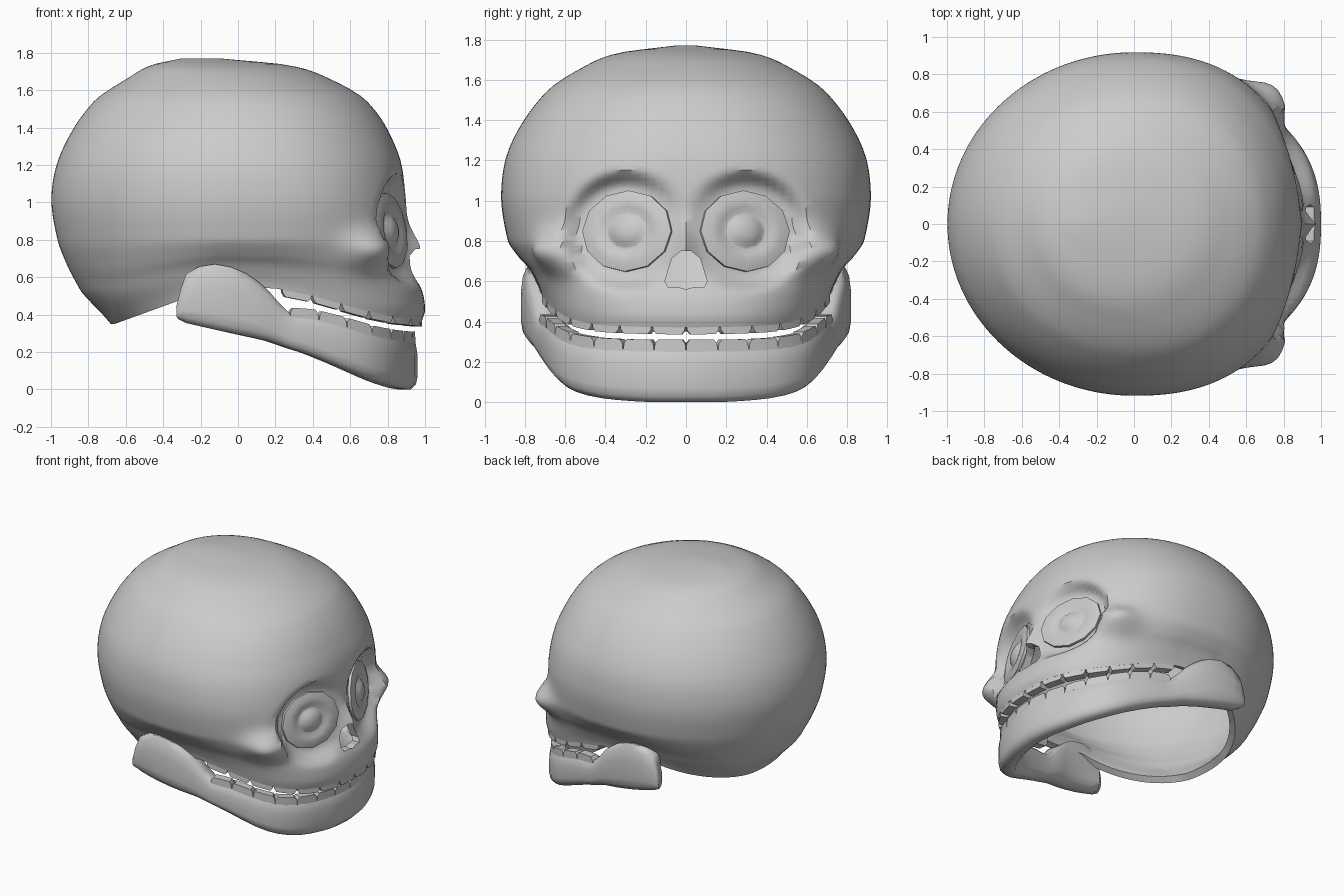
import bpy, bmesh
from math import sin, cos, pi, exp, radians, hypot
from mathutils import Vector, Matrix

if "Cube" in bpy.data.objects:
    bpy.data.objects.remove(bpy.data.objects["Cube"])


def interp(table, t):
    if t <= table[0][0]:
        return table[0][1:]
    for a, b in zip(table, table[1:]):
        if t <= b[0]:
            f = (t - a[0]) / (b[0] - a[0])
            return tuple(p + (q - p) * f for p, q in zip(a[1:], b[1:]))
    return table[-1][1:]


def spline(table, t):
    # smooth Hermite interpolation through the rows of a table
    last = len(table) - 1
    i = next((k for k in range(last) if t <= table[k + 1][0]), last - 1)

    def slope(k, c):
        a, b = table[max(k - 1, 0)], table[min(k + 1, last)]
        return (b[c] - a[c]) / (b[0] - a[0])
    a, b = table[i], table[i + 1]
    h = b[0] - a[0]
    f = min(1, max(0, (t - a[0]) / h))
    return tuple((1 + 2 * f) * (1 - f) ** 2 * a[c] + f * (1 - f) ** 2 * h * slope(i, c)
                 + f * f * (3 - 2 * f) * b[c] + f * f * (f - 1) * h * slope(i + 1, c)
                 for c in range(1, len(a)))


def activate(ob):
    bpy.ops.object.select_all(action='DESELECT')
    ob.select_set(True)
    bpy.context.view_layer.objects.active = ob


def make(name, verts, faces, smooth=40):
    me = bpy.data.meshes.new(name)
    me.from_pydata(verts, [], faces)
    bm = bmesh.new()
    bm.from_mesh(me)
    bmesh.ops.recalc_face_normals(bm, faces=bm.faces)
    bm.to_mesh(me)
    bm.free()
    ob = bpy.data.objects.new(name, me)
    bpy.context.collection.objects.link(ob)
    activate(ob)
    if smooth:
        bpy.ops.object.shade_smooth_by_angle(angle=radians(smooth))
    return ob


def loft(rings, cap_start=True, cap_end=True):
    n = len(rings[0])
    verts = [v for r in rings for v in r]
    faces = [(i * n + j, i * n + (j + 1) % n, (i + 1) * n + (j + 1) % n, (i + 1) * n + j)
             for i in range(len(rings) - 1) for j in range(n)]
    if cap_start:
        faces.append(tuple(range(n)))
    if cap_end:
        faces.append(tuple(range(len(verts) - n, len(verts))))
    return verts, faces


def mirror_y(ob):
    activate(ob)
    m = ob.modifiers.new("mirror", 'MIRROR')
    m.use_axis = (False, True, False)
    m.use_mirror_merge = False


# Cranium: height, back x, front x, half width, centre x, front squareness
PROFILE = [(.33, -.68, .985, .725, 0, 2.45), (.39, -.73, 1.0, .735, 0, 2.45),
           (.50, -.83, .985, .765, 0, 2.45), (.57, -.87, .95, .79, 0, 2.5),
           (.65, -.91, .92, .83, 0, 2.5), (.80, -.965, .90, .885, 0, 2.45),
           (1.04, -.997, .895, .918, 0, 2.35), (1.28, -.94, .85, .87, 0, 2.2),
           (1.54, -.77, .69, .695, 0, 2.1), (1.67, -.58, .47, .50, -.05, 2),
           (1.735, -.46, .26, .33, -.12, 2), (1.77, -.30, -.1, .06, -.2, 2)]
# Lower rim of the cranium along its length
RIM = [(-.66, .35), (-.33, .47), (-.1, .55), (.2, .54), (.4, .50),
       (.7, .415), (.85, .385), (1, .37)]
EYE = Vector((.82, .295, .85))


def outline(zn, a):
    back, front, w, cx, n = spline(PROFILE, zn)
    c, s = cos(a), sin(a)
    ex, depth = (n, front - cx) if c > 0 else (2, cx - back)
    r = (abs(c / depth) ** ex + abs(s / w) ** ex) ** (-1 / ex)
    x, y = cx + r * c, r * s
    z = zn if zn >= .8 else .8 - (.8 - zn) * (.8 - interp(RIM, x)[0]) / .47
    return x, y, z


def sculpt(x, y, z):
    side, ay = (1 if y >= 0 else -1), abs(y)
    if x > .3:
        # cheekbone flare and nasal bridge
        g = .115 * exp(-((x - .73) / .15) ** 2 - ((ay - .66) / .2) ** 2 - ((z - .745) / .10) ** 2)
        x, ay = x + .5 * g, ay + .85 * g
        x += .08 * exp(-(ay / .095) ** 2 - ((z - .77) / .1) ** 2)
        # eye socket
        d = hypot((ay - EYE.y) / .225, (z - EYE.z) / .21)
        t = min(1, max(0, (1.5 - d) / .48))
        floor = EYE.x - .38 * (ay - EYE.y) - .15 * (z - EYE.z) - .02
        if x > floor:
            x += (floor - x) * t * t * (3 - 2 * t)
    return x, side * ay, z


N = 140
levels = [.33 + 1.21 * i / 50 for i in range(51)]
levels += [1.57, 1.61, 1.64, 1.67, 1.69, 1.71, 1.725, 1.74, 1.75, 1.76, 1.77]
rings = [[sculpt(*outline(z, 2 * pi * j / N)) for j in range(N)] for z in levels]
cranium = make("cranium", *loft(rings, cap_start=False))
sol = cranium.modifiers.new("thickness", 'SOLIDIFY')
sol.thickness, sol.offset = .05, -1

# Nose opening cut through the face
half = [(.025, .75), (.07, .715), (.105, .60), (.09, .57), (.035, .57)]
nose = half + [(0, .56)] + [(-y, z) for y, z in reversed(half)]
cutter = make("nose_cutter", *loft([[(x, y, z) for y, z in nose] for x in (.78, 1.15)]), smooth=0)
cutter.hide_render = True
cut = cranium.modifiers.new("nose", 'BOOLEAN')
cut.object, cut.operation, cut.solver = cutter, 'DIFFERENCE', 'EXACT'
activate(cranium)
for m in ("thickness", "nose"):
    bpy.ops.object.modifier_apply(modifier=m)
bpy.data.objects.remove(cutter)
bpy.ops.object.shade_smooth_by_angle(angle=radians(55))

# Eyes: shallow discs with a low raised centre
disc = [(1, -.06), (1, 0), (.8, .012), (.6, .01), (.47, -.005), (.4, .0), (.3, .016), (.15, .026), (.02, .028)]
rot = Vector((1, .38, .15)).to_track_quat('Z', 'Y').to_matrix().to_4x4()
mat = Matrix.Translation(EYE) @ rot
eye = make("eye", *loft([[mat @ Vector((.236 * r * sin(pi * j / 6), .203 * r * cos(pi * j / 6), h))
                          for j in range(12)] for r, h in disc]), smooth=60)
mirror_y(eye)

# Lower jaw: station, x, y, bottom z, top z, thickness, swept around a U
JAW = [(0, .96, 0, 0, .31, .13), (1, .945, .15, 0, .31, .13), (2, .91, .28, .005, .312, .13),
       (3, .845, .44, .02, .32, .13), (4, .74, .57, .05, .34, .13), (5, .60, .655, .10, .38, .13),
       (6, .40, .715, .18, .43, .13), (7, .28, .74, .22, .44, .13), (8, .17, .77, .26, .53, .14),
       (9, .05, .80, .285, .62, .14), (10, -.12, .82, .32, .67, .14),
       (11, -.28, .815, .355, .62, .13), (12, -.33, .80, .375, .47, .11)]


def jaw_section(s):
    x, y, lo, hi, t = spline(JAW, s)
    p, q = spline(JAW, max(s - .3, 0)), spline(JAW, min(s + .3, 12))
    d = Vector((q[0] - p[0], q[1] - p[1], 0)).normalized() if s else Vector((0, 1, 0))
    inward = Vector((-d.y, d.x, 0))
    h = hi - lo - .03 * min(1, max(0, 8 - s))
    sec = [(.035, .0), (.008, .1), (0, .25), (.0, .65), (.01, .88), (.03, 1),
           (t * .85, 1), (t, .85), (t, .25), (t * .92, .08), (t * .7, 0)]
    return [Vector((x, y, lo + v * h)) + inward * u for u, v in sec]


right = [jaw_section(i / 2) for i in range(25)]
left = [[Vector((v.x, -v.y, v.z)) for v in s] for s in right[:0:-1]]
make("lower_jaw", *loft(left + right), smooth=60)


# Teeth: tapered blocks set along each gum line, mirrored to the other side
def teeth(name, path, count, root, tip, inset):
    length = [0]
    for a, b in zip(path, path[1:]):
        length.append(length[-1] + (Vector(b) - Vector(a)).length)
    table = [(l, *p) for l, p in zip(length, path)]
    verts, faces = [], []
    step = length[-1] / count
    for k in range(count):
        rr = []
        for dz, frac in ((root, .98), ((root + 2 * tip) / 3, .93), (tip, .75)):
            ends = [Vector(interp(table, (k + .5 + s * frac / 2) * step)) for s in (-1, 0, 1)]
            d = (ends[2] - ends[0]).normalized()
            inn = Vector((-d.y, d.x, 0))
            up = Vector((0, 0, dz))
            rr.append([e + up + inn * inset for e in ends] +
                      [e + up + inn * (inset + .06) for e in reversed(ends)])
        v, f = loft(rr)
        faces += [tuple(i + len(verts) for i in q) for q in f]
        verts += v
    mirror_y(make(name, verts, faces, smooth=35))


upper_path = [outline(.33, radians(a)) for a in range(0, 75, 3)]
teeth("upper_teeth", upper_path, 7, .03, -.035, .0)
lower_path = [spline(JAW, i / 3)[:2] + (spline(JAW, i / 3)[3],) for i in range(22)]
teeth("lower_teeth", lower_path, 7, -.06, .0, .012)
